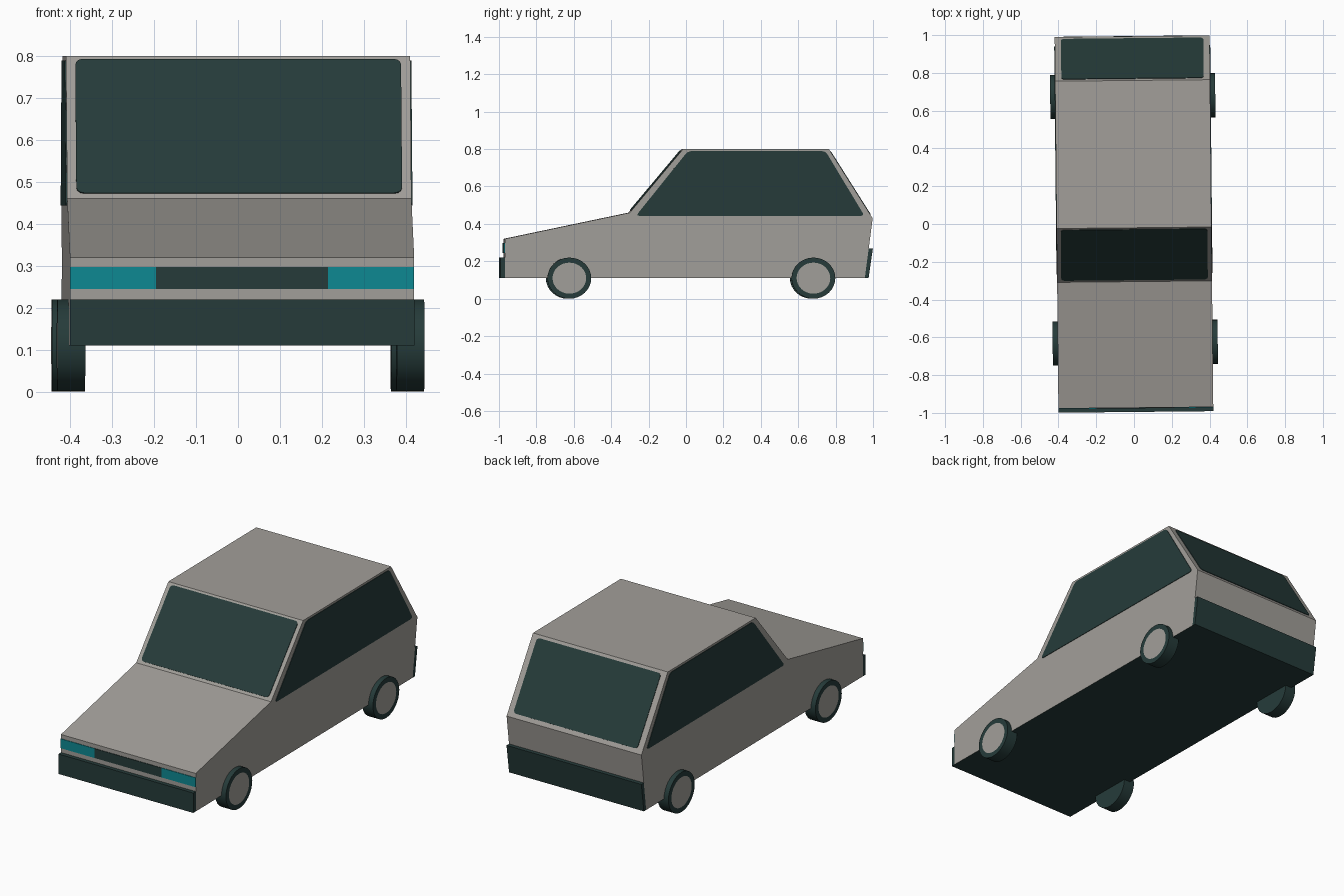
import bpy, bmesh, math
from mathutils import Matrix, Vector

if "Cube" in bpy.data.objects:
    bpy.data.objects.remove(bpy.data.objects["Cube"])

YAW = Matrix.Rotation(0.01, 4, 'Z')   # the whole car sits very slightly turned
HW = 0.41                             # half width of the body


def material(name, rgb):
    m = bpy.data.materials.new(name)
    m.diffuse_color = (*rgb, 1)
    m.use_nodes = True
    m.node_tree.nodes["Principled BSDF"].inputs["Base Color"].default_value = m.diffuse_color
    return m


GREY = material("warm grey paint", (0.36, 0.345, 0.32))
DARK = material("dark green grey", (0.019, 0.044, 0.042))
TEAL = material("teal lamp", (0.004, 0.25, 0.29))


def finish(name, bm, *mats):
    bmesh.ops.recalc_face_normals(bm, faces=bm.faces)
    bm.transform(YAW)
    me = bpy.data.meshes.new(name)
    bm.to_mesh(me)
    bm.free()
    for m in mats:
        me.materials.append(m)
    ob = bpy.data.objects.new(name, me)
    bpy.context.collection.objects.link(ob)
    return ob


def extrude(pts, vec, corner=0.0):
    """Polygon with optionally rounded corners, pushed out along vec."""
    bm = bmesh.new()
    bm.faces.new([bm.verts.new(p) for p in pts])
    if corner:
        bmesh.ops.bevel(bm, geom=list(bm.verts), offset=corner, segments=3,
                        profile=0.5, affect='VERTICES')
    out = bmesh.ops.extrude_face_region(bm, geom=list(bm.faces), use_keep_orig=True)
    verts = [v for v in out["geom"] if isinstance(v, bmesh.types.BMVert)]
    bmesh.ops.translate(bm, verts=verts, vec=vec)
    return bm


def side_profile(profile, hw=HW):
    return extrude([(-hw, y, z) for y, z in profile], (2 * hw, 0, 0))


# Body shell with dark underside
bm = side_profile([(-0.973, 0.11), (-0.973, 0.32), (-0.305, 0.46), (-0.02, 0.80),
                   (0.76, 0.80), (0.994, 0.43), (0.952, 0.11)])
for f in bm.faces:
    if f.calc_center_median().z < 0.12:
        f.material_index = 1
finish("body", bm, GREY, DARK)

# Bumpers
finish("front_bumper", side_profile([(-0.995, 0.11), (-0.995, 0.22),
                                     (-0.972, 0.22), (-0.972, 0.11)]), DARK)
finish("rear_bumper", side_profile([(0.952, 0.11), (0.972, 0.11),
                                    (0.995, 0.268), (0.972, 0.268)]), DARK)


# Grille and headlamps
def front_plate(name, x0, x1, mat):
    pts = [(x0, -0.972, 0.245), (x1, -0.972, 0.245),
           (x1, -0.972, 0.297), (x0, -0.972, 0.297)]
    finish(name, extrude(pts, (0, -0.004, 0)), mat)


front_plate("grille", -0.205, 0.205, DARK)
front_plate("left_headlamp", -HW, -0.205, TEAL)
front_plate("right_headlamp", 0.205, HW, TEAL)


# Windscreen and rear window lie on the sloping faces
def slope_glass(name, low, high, z0, z1, hw):
    def y(z):
        return low[0] + (z - low[1]) * (high[0] - low[0]) / (high[1] - low[1])
    d = Vector((0, high[0] - low[0], high[1] - low[1])).normalized()
    n = d.cross(Vector((1, 0, 0)))
    if n.y * low[0] < 0:
        n = -n
    pts = [Vector(p) - n * 0.001 for p in
           [(-hw, y(z0), z0), (hw, y(z0), z0), (hw, y(z1), z1), (-hw, y(z1), z1)]]
    finish(name, extrude(pts, n * 0.004, 0.018), DARK)


slope_glass("windscreen", (-0.305, 0.46), (-0.02, 0.80), 0.472, 0.791, 0.388)
slope_glass("rear_window", (0.994, 0.43), (0.76, 0.80), 0.45, 0.786, 0.377)

WINDOW = [(-0.272, 0.443), (0.006, 0.789), (0.742, 0.789), (0.95, 0.443)]
for side, s in (("left", -1), ("right", 1)):
    # Side windows
    pts = [(s * (HW - 0.001), y, z) for y, z in WINDOW]
    finish(side + "_side_window", extrude(pts, (s * 0.004, 0, 0), 0.018), DARK)

    # Wheels with an inset hub face on the outside
    for end, yc in (("front", -0.628), ("rear", 0.677)):
        bm = bmesh.new()
        bmesh.ops.create_cone(bm, cap_ends=True, segments=32, radius1=0.117,
                              radius2=0.117, depth=0.066)
        bm.transform(Matrix.Translation((s * 0.404, yc, 0.11))
                     @ Matrix.Diagonal((1, 1, 0.94, 1))
                     @ Matrix.Rotation(s * math.pi / 2, 4, 'Y'))
        bm.normal_update()
        for f in bm.faces:
            f.smooth = len(f.verts) == 4
        hub = max(bm.faces, key=lambda f: s * f.calc_center_median().x)
        bmesh.ops.inset_region(bm, faces=[hub], thickness=0.027)
        for f in bm.faces:
            if abs(f.normal.x) > 0.9:
                f.smooth = False
        hub.material_index = 1
        wheel = finish(f"{end}_{side}_wheel", bm, DARK, GREY)
        bpy.ops.object.select_all(action='DESELECT')
        wheel.select_set(True)
        bpy.context.view_layer.objects.active = wheel
        bpy.ops.object.shade_smooth_by_angle(angle=math.radians(40))
